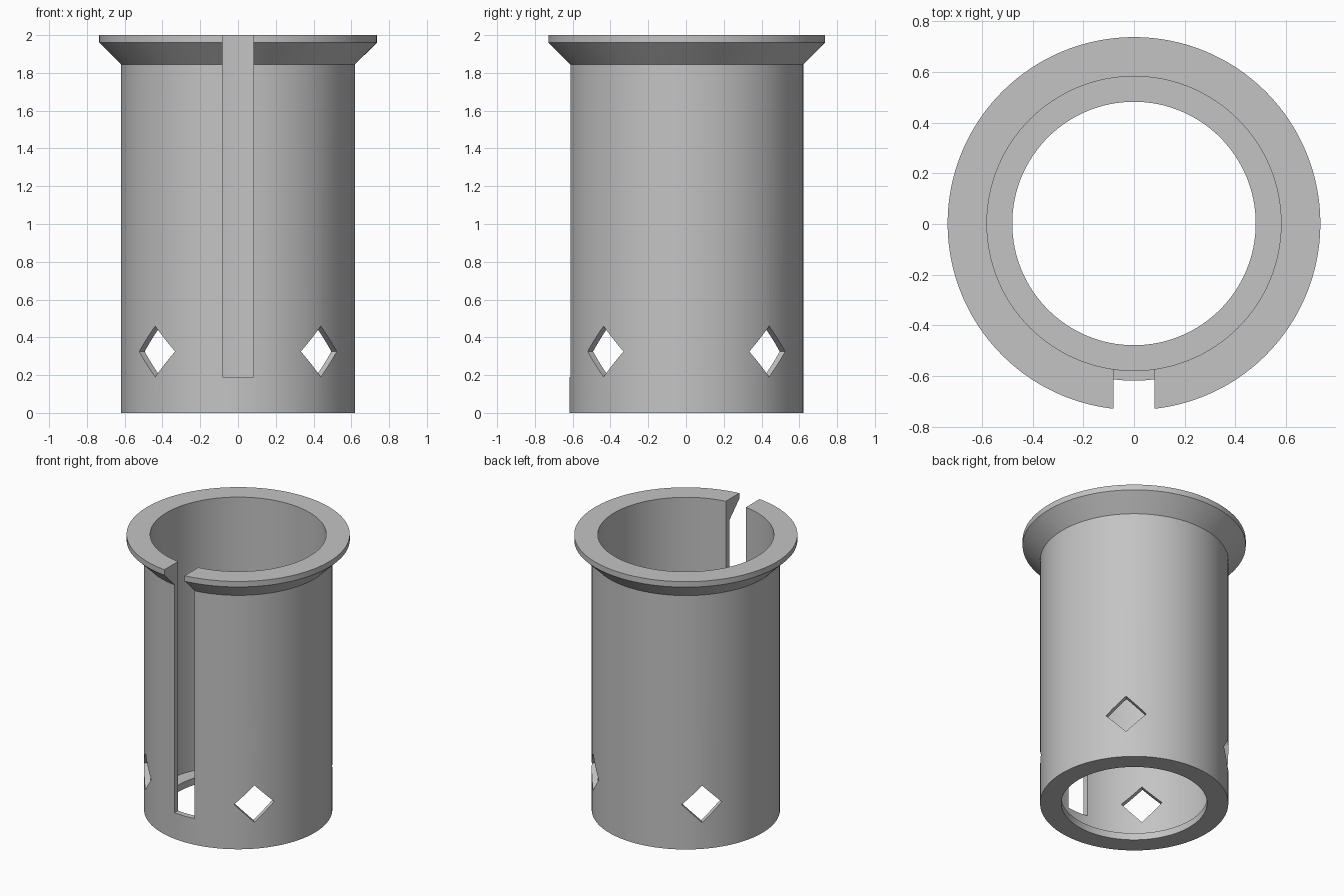
import bpy
import bmesh
from math import cos, sin, pi, radians
from mathutils import Matrix, Vector

cube = bpy.data.objects.get("Cube")
if cube:
    bpy.data.objects.remove(cube, do_unlink=True)

SEGMENTS = 128
SHIFT_Y = 0.002  # the slot removes the foremost bit of the rim

grey = bpy.data.materials.new("plain grey")
grey.use_nodes = True
colour = (0.55, 0.55, 0.55, 1)
grey.diffuse_color = colour
grey.node_tree.nodes["Principled BSDF"].inputs["Base Color"].default_value = colour


def make_object(name, bm):
    bmesh.ops.recalc_face_normals(bm, faces=bm.faces)
    mesh = bpy.data.meshes.new(name)
    bm.to_mesh(mesh)
    bm.free()
    mesh.materials.append(grey)
    obj = bpy.data.objects.new(name, mesh)
    bpy.context.collection.objects.link(obj)
    return obj


def lathe(name, profile):
    """Revolve a closed (radius, height) profile around z."""
    bm = bmesh.new()
    rings = []
    for i in range(SEGMENTS):
        a = 2 * pi * i / SEGMENTS
        rings.append([bm.verts.new((r * cos(a), r * sin(a), z)) for r, z in profile])
    n = len(profile)
    for i in range(SEGMENTS):
        here, after = rings[i], rings[(i + 1) % SEGMENTS]
        for j in range(n):
            k = (j + 1) % n
            bm.faces.new((here[j], after[j], after[k], here[k]))
    return make_object(name, bm)


def box_cutter(name, size, matrix):
    bm = bmesh.new()
    bmesh.ops.create_cube(bm, size=1, matrix=matrix @ Matrix.Diagonal((*size, 1)))
    obj = make_object(name, bm)
    obj.hide_render = True
    return obj


# Sleeve: thin wall, flared rim on top, inner lip at the bottom
sleeve = lathe("flanged_sleeve", [
    (0.48, 0), (0.62, 0), (0.62, 1.845), (0.735, 1.96),
    (0.735, 2), (0.58, 2), (0.58, 0.05), (0.48, 0.05)])

# Front slot, open at the top
cutters = [box_cutter("slot_cutter", (0.162, 0.7, 2),
                      Matrix.Translation((0, -0.7, 1.19)))]

# Diamond holes: two square bars across the diagonals
for angle in (45, 135):
    turn = (Matrix.Translation((0, 0, 0.325))
            @ Matrix.Rotation(radians(angle), 4, "Z")
            @ Matrix.Rotation(radians(45), 4, "X"))
    cutters.append(box_cutter("diamond_cutter", (2, 0.19, 0.19), turn))

# Cut and clean up
bpy.context.view_layer.objects.active = sleeve
for cutter in cutters:
    mod = sleeve.modifiers.new("cut", "BOOLEAN")
    mod.operation = "DIFFERENCE"
    mod.solver = "EXACT"
    mod.object = cutter
    bpy.ops.object.modifier_apply(modifier=mod.name)
    bpy.data.objects.remove(cutter, do_unlink=True)

sleeve.data.transform(Matrix.Translation(Vector((0, SHIFT_Y, 0))))
bpy.ops.object.select_all(action="DESELECT")
sleeve.select_set(True)
bpy.ops.object.shade_smooth_by_angle(angle=radians(25))
